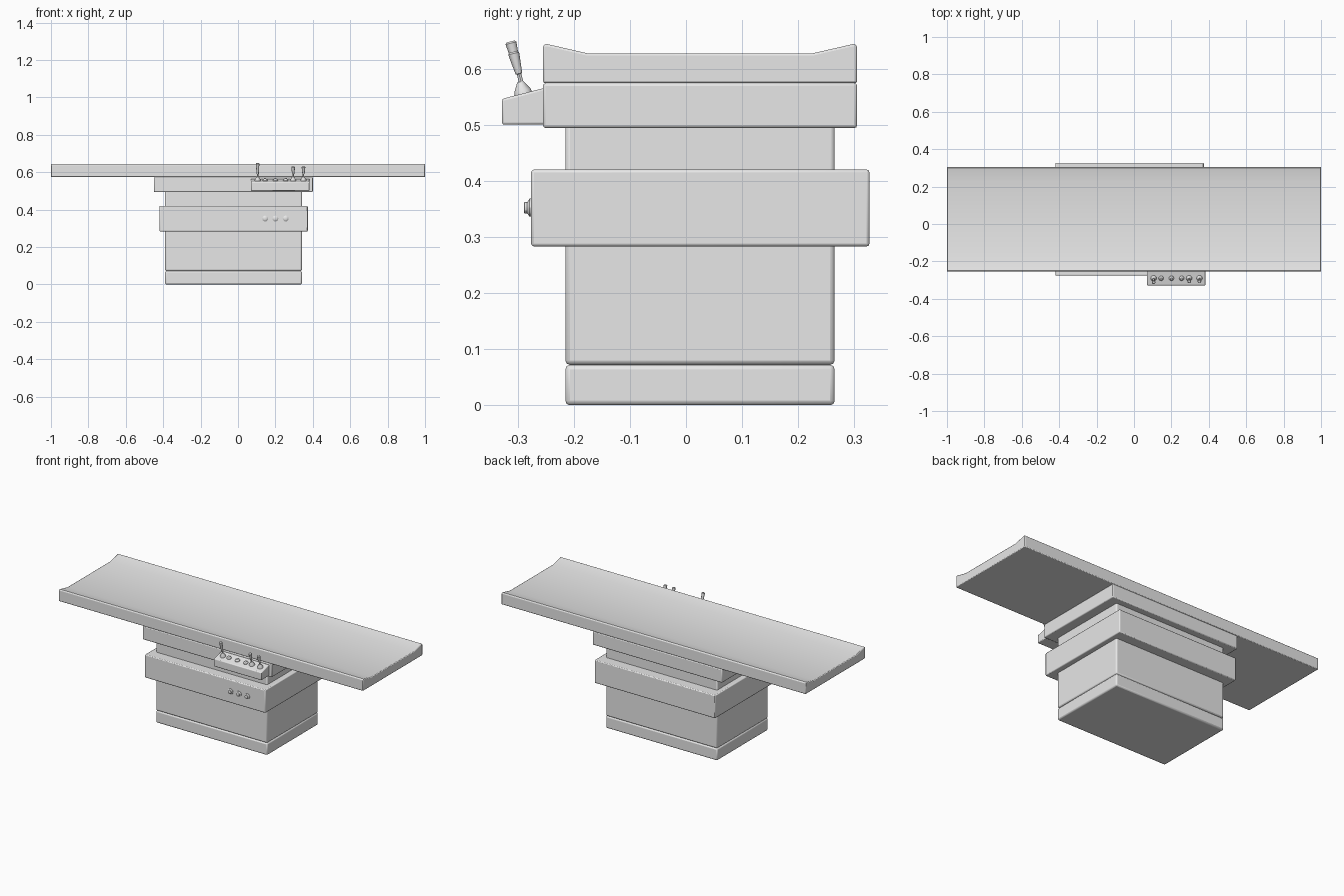
import bpy, bmesh, math
from mathutils import Vector

cube = bpy.data.objects.get("Cube")
if cube:
    bpy.data.objects.remove(cube, do_unlink=True)

grey = bpy.data.materials.new("light grey")
grey.use_nodes = True
grey.diffuse_color = (0.8, 0.8, 0.8, 1)
grey.node_tree.nodes["Principled BSDF"].inputs["Base Color"].default_value = (0.8, 0.8, 0.8, 1)


def finish(name, bm, bevel=0):
    bmesh.ops.recalc_face_normals(bm, faces=bm.faces)
    mesh = bpy.data.meshes.new(name)
    bm.to_mesh(mesh)
    bm.free()
    mesh.materials.append(grey)
    obj = bpy.data.objects.new(name, mesh)
    bpy.context.collection.objects.link(obj)
    if bevel:
        mod = obj.modifiers.new("soft edges", "BEVEL")
        mod.width = bevel
        mod.segments = 2
        mod.limit_method = "ANGLE"
        mod.angle_limit = math.radians(40)
    bpy.ops.object.select_all(action="DESELECT")
    obj.select_set(True)
    bpy.context.view_layer.objects.active = obj
    bpy.ops.object.shade_smooth_by_angle(angle=math.radians(30))
    return obj


def prism(name, profile, x0, x1, bevel):
    """Side profile of (y, z) points drawn out along x."""
    bm = bmesh.new()
    face = bm.faces.new([bm.verts.new((x0, y, z)) for y, z in profile])
    out = bmesh.ops.extrude_face_region(bm, geom=[face])["geom"]
    moved = [v for v in out if isinstance(v, bmesh.types.BMVert)]
    bmesh.ops.translate(bm, verts=moved, vec=(x1 - x0, 0, 0))
    return finish(name, bm, bevel)


def box(name, x, y, z, bevel=0.005):
    profile = [(y[0], z[0]), (y[1], z[0]), (y[1], z[1]), (y[0], z[1])]
    return prism(name, profile, x[0], x[1], bevel)


def turned(name, base, direction, rings, sides=12):
    """Turned part: (distance, radius) rings along a direction from the base."""
    bm = bmesh.new()
    loops = [[bm.verts.new((r * math.cos(math.tau * i / sides),
                            r * math.sin(math.tau * i / sides), d))
              for i in range(sides)] for d, r in rings]
    for a, b in zip(loops, loops[1:]):
        for i in range(sides):
            j = (i + 1) % sides
            bm.faces.new((a[i], a[j], b[j], b[i]))
    bm.faces.new(loops[0])
    bm.faces.new(loops[-1])
    obj = finish(name, bm)
    obj.location = base
    obj.rotation_mode = "QUATERNION"
    obj.rotation_quaternion = Vector(direction).to_track_quat("Z", "Y")
    return obj


# Pedestal: plinth and column meet in a V groove
body_x, body_y = (-0.39, 0.342), (-0.215, 0.265)
box("plinth", body_x, body_y, (0, 0.072), 0.008)
box("column", body_x, body_y, (0.072, 0.51), 0.008)
box("collar", (-0.42, 0.373), (-0.276, 0.327), (0.283, 0.42))

# Support frame and raised-edge table top
box("support_frame", (-0.45, 0.4), (-0.255, 0.305), (0.494, 0.574))
top_profile = [(-0.255, 0.574), (0.305, 0.574), (0.305, 0.641), (0.299, 0.644),
               (0.225, 0.627), (-0.175, 0.627), (-0.249, 0.644), (-0.255, 0.641)]
prism("table_top", top_profile, -1, 1, 0.004)

# Control box with a sloping lid
box_profile = [(-0.328, 0.5), (-0.25, 0.5), (-0.25, 0.566), (-0.328, 0.546)]
prism("control_box", box_profile, 0.07, 0.383, 0.004)

# Boots, levers and short buttons along the lid
lid_normal = Vector((0, -0.25, 1))
boot_rings = [(0, 0.016), (0.006, 0.015), (0.018, 0.008), (0.022, 0.006)]
button_rings = [(0, 0.014), (0.005, 0.013), (0.009, 0.008), (0.014, 0.006)]
for i, (x, length) in enumerate([(0.105, 0.086), (0.295, 0.067), (0.35, 0.067)], 1):
    turned(f"lever_boot_{i}", (x, -0.29, 0.555), lid_normal, boot_rings)
    turned(f"lever_{i}", (x, -0.291, 0.565), (0, -0.26, 1),
           [(0, 0.004), (0.026, 0.004), (0.027, 0.006), (length - 0.018, 0.0085),
            (length - 0.003, 0.010), (length, 0.007)])
for i, x in enumerate((0.145, 0.2, 0.255), 1):
    turned(f"lid_button_{i}", (x, -0.29, 0.554), lid_normal, button_rings)
    # Dials on the front of the collar
    turned(f"collar_dial_{i}", (x, -0.274, 0.352), (0, -1, 0),
           [(0, 0.016), (0.005, 0.016), (0.009, 0.010), (0.014, 0.010), (0.015, 0.008)])
